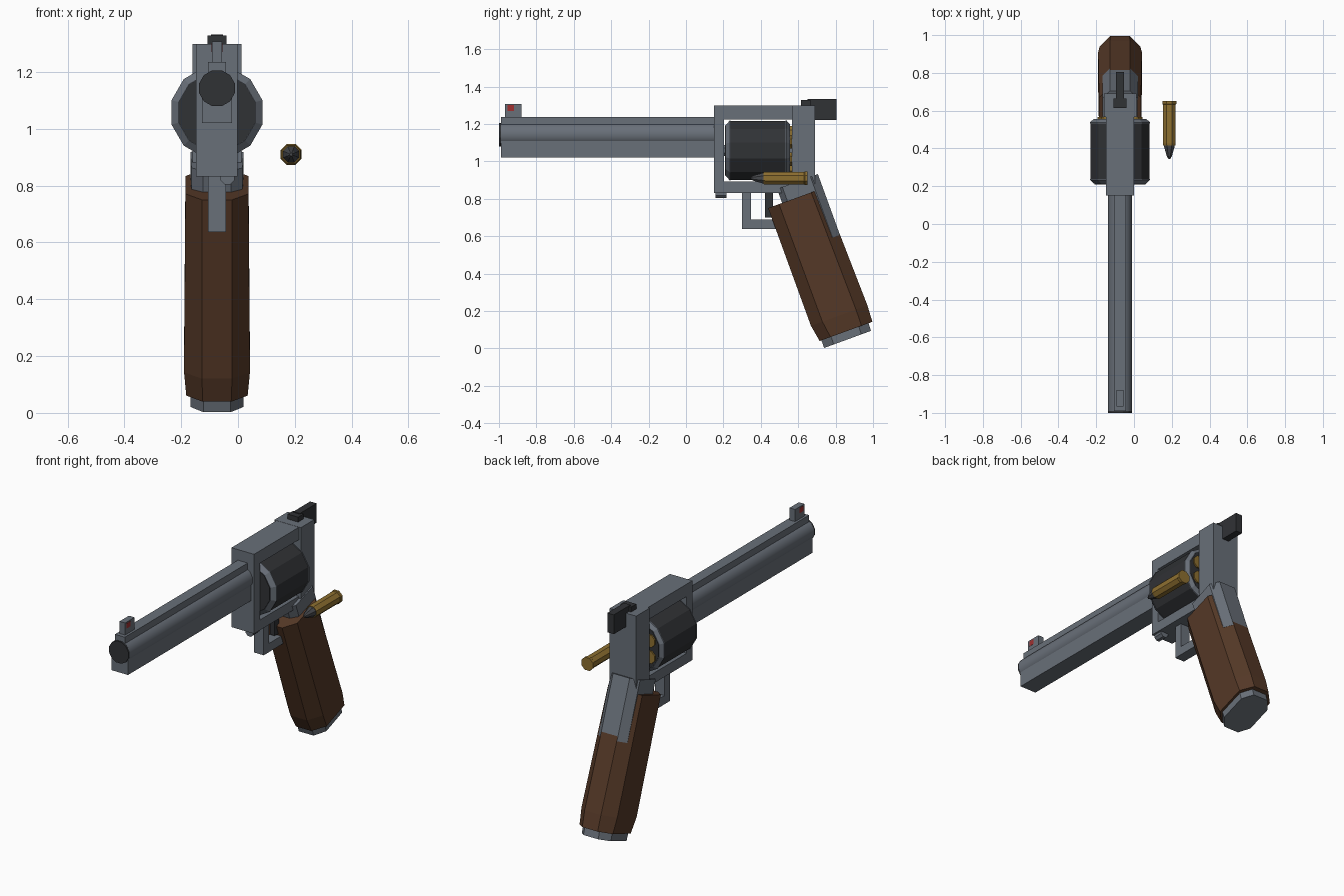
import bpy, bmesh, math

if "Cube" in bpy.data.objects:
    bpy.data.objects.remove(bpy.data.objects["Cube"])

CX = -0.074  # centre plane of the revolver


def material(name, rgb):
    m = bpy.data.materials.new(name)
    m.diffuse_color = (*rgb, 1)
    m.use_nodes = True
    m.node_tree.nodes["Principled BSDF"].inputs["Base Color"].default_value = m.diffuse_color
    return m


STEEL = material("steel", (0.14, 0.16, 0.19))
DARK = material("dark_steel", (0.03, 0.032, 0.036))
WOOD = material("wood", (0.09, 0.04, 0.02))
BRASS = material("brass", (0.27, 0.16, 0.03))
LEAD = material("lead", (0.06, 0.063, 0.07))
RED = material("red", (0.35, 0.03, 0.03))


def loft(name, rings, mat):
    """Skin a list of equal-length point rings and cap both ends."""
    bm = bmesh.new()
    vs = [[bm.verts.new(p) for p in ring] for ring in rings]
    n = len(vs[0])
    for a, b in zip(vs, vs[1:]):
        for i in range(n):
            j = (i + 1) % n
            bm.faces.new((a[i], a[j], b[j], b[i]))
    bm.faces.new(vs[0][::-1])
    bm.faces.new(vs[-1])
    bmesh.ops.recalc_face_normals(bm, faces=bm.faces)
    me = bpy.data.meshes.new(name)
    bm.to_mesh(me)
    bm.free()
    me.materials.append(mat)
    ob = bpy.data.objects.new(name, me)
    bpy.context.collection.objects.link(ob)
    return ob


def plate(name, profile, half, mat, x=CX):
    """Extrude a (y, z) side profile symmetrically across x."""
    return loft(name, [[(x + s * half, y, z) for y, z in profile] for s in (-1, 1)], mat)


def box(name, y0, y1, z0, z1, half, mat):
    return plate(name, [(y0, z0), (y1, z0), (y1, z1), (y0, z1)], half, mat)


def lathe(name, profile, x, z, sides, mat):
    """Turn (y, radius) points about a y axis, flats facing sideways."""
    k = 1 / math.cos(math.pi / sides)
    ang = [2 * math.pi * (i + 0.5) / sides for i in range(sides)]
    return loft(name, [[(x + r * k * math.cos(a), y, z + r * k * math.sin(a)) for a in ang]
                       for y, r in profile], mat)


# barrel
BZ = 1.143
barrel = lathe("barrel", [(-0.99, 0.063), (0.17, 0.063)], CX, BZ, 12, STEEL)
for p in barrel.data.polygons:
    p.use_smooth = len(p.vertices) == 4
lathe("muzzle", [(-1.0, 0.063), (-0.985, 0.0625)], CX, BZ, 12, DARK)
box("barrel_underlug", -0.99, 0.16, 1.02, BZ, 0.053, STEEL)
box("barrel_rib", -0.99, 0.16, 1.17, 1.236, 0.032, STEEL)

# sights
box("front_sight", -0.967, -0.88, 1.22, 1.307, 0.018, STEEL)
box("front_sight_insert", -0.955, -0.92, 1.27, 1.3, 0.0195, RED)
box("rear_sight", 0.615, 0.665, 1.29, 1.328, 0.034, DARK)

# frame: C-shaped window section plus the wider recoil block
plate("frame", [(0.15, 0.832), (0.6, 0.832), (0.6, 0.892), (0.204, 0.892),
                (0.204, 1.225), (0.6, 1.225), (0.6, 1.298), (0.15, 1.298)], 0.073, STEEL)
box("recoil_block", 0.566, 0.69, 0.845, 1.299, 0.086, STEEL)
lathe("frame_latch", [(0.158, 0.024), (0.216, 0.024)], CX + 0.037, 0.828, 8, STEEL)

# cylinder with steel rims and chambered rounds
CZ = 1.058
lathe("cylinder_body", [(0.208, 0.134), (0.215, 0.134), (0.232, 0.157),
                        (0.54, 0.157), (0.552, 0.138), (0.557, 0.138)], CX, CZ, 12, DARK)
lathe("cylinder_front_rim", [(0.212, 0.135), (0.234, 0.16), (0.237, 0.16)], CX, CZ, 12, STEEL)
lathe("cylinder_rear_rim", [(0.533, 0.16), (0.538, 0.16), (0.555, 0.14)], CX, CZ, 12, STEEL)
lathe("cylinder_axle", [(0.17, 0.03), (0.6, 0.03)], CX, CZ, 8, STEEL)
for i in range(6):
    a = math.radians(60 * i + 30)
    lathe(f"chambered_round_{i + 1}", [(0.54, 0.036), (0.566, 0.036)],
          CX + 0.095 * math.cos(a), CZ + 0.095 * math.sin(a), 8, BRASS)

# hammer, trigger and guard
plate("hammer", [(0.655, 1.22), (0.805, 1.22), (0.805, 1.333), (0.65, 1.333)], 0.021, DARK)
box("trigger", 0.423, 0.465, 0.7, 0.84, 0.016, DARK)
plate("trigger_guard", [(0.3, 0.84), (0.3, 0.637), (0.52, 0.637), (0.52, 0.688),
                        (0.348, 0.688), (0.348, 0.84)], 0.031, STEEL)

# grip: octagonal sections along an axis raked 20 degrees
C, S = math.cos(math.radians(20)), math.sin(math.radians(20))


def section(d, half_outline):
    """Mirror (p, x) points at depth d down the grip; p runs front to back."""
    pts = half_outline + [(p, -x) for p, x in reversed(half_outline)]
    return [(CX + x, 0.439 + d * S + p * C, 0.75 - d * C + p * S) for p, x in pts]


def octagon(p0, p1, half, flat, cut):
    return [(p0, flat), (p0 + cut, half), (p1 - cut, half), (p1, flat)]


loft("grip", [section(0.0, octagon(0.0, 0.307, 0.111, 0.053, 0.062)),
              section(0.67, octagon(0.0, 0.321, 0.116, 0.053, 0.065)),
              section(0.762, octagon(0.016, 0.316, 0.108, 0.05, 0.062))], WOOD)
loft("grip_cap", [section(0.75, octagon(0.026, 0.295, 0.094, 0.048, 0.055)),
                  section(0.805, octagon(0.026, 0.292, 0.094, 0.048, 0.055))], STEEL)
strap = [(0.08, 0.05), (0.11, 0.09), (0.27, 0.094), (0.312, 0.054)]
loft("grip_backstrap", [section(-0.08, strap), section(0.266, strap)], STEEL)

# loose cartridge beside the gun
LX, LZ = 0.187, 0.91
lathe("cartridge_case", [(0.415, 0.032), (0.425, 0.034), (0.632, 0.034), (0.636, 0.037),
                         (0.65, 0.037)], LX, LZ, 8, BRASS)
lathe("cartridge_bullet", [(0.345, 0.005), (0.36, 0.014), (0.41, 0.028), (0.43, 0.029)],
      LX, LZ, 8, LEAD)
